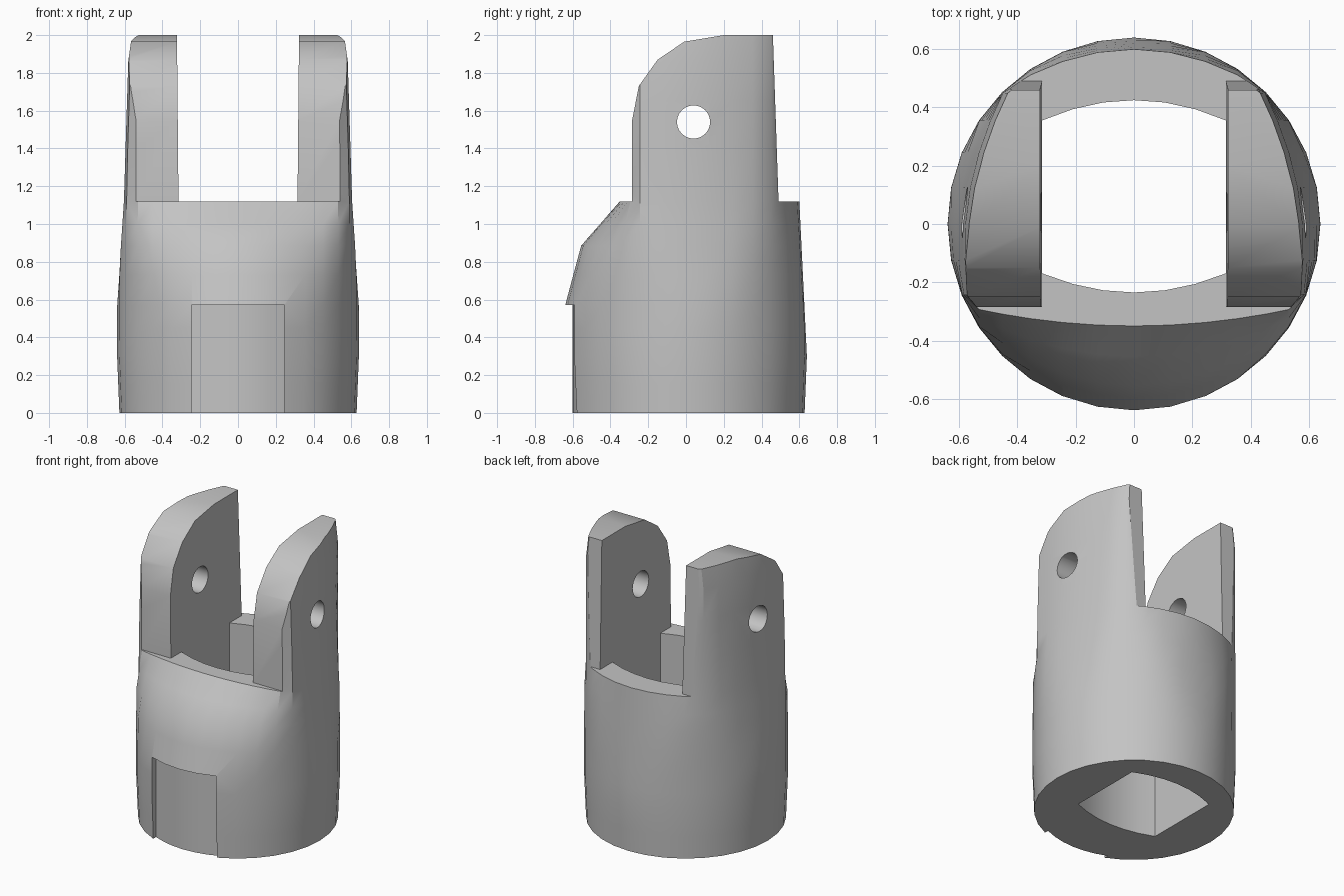
import bpy, bmesh, math

cube = bpy.data.objects.get("Cube")
if cube:
    bpy.data.objects.remove(cube)

grey = bpy.data.materials.new("plain grey")
grey.use_nodes = True
GREY = (0.55, 0.55, 0.55, 1)
grey.diffuse_color = GREY
grey.node_tree.nodes["Principled BSDF"].inputs["Base Color"].default_value = GREY


def make_object(name, bm):
    bmesh.ops.recalc_face_normals(bm, faces=bm.faces)
    mesh = bpy.data.meshes.new(name)
    bm.to_mesh(mesh)
    bm.free()
    mesh.materials.append(grey)
    obj = bpy.data.objects.new(name, mesh)
    bpy.context.collection.objects.link(obj)
    return obj


def loft(name, rings):
    """Skin a list of closed rings and cap both ends."""
    bm = bmesh.new()
    loops = [[bm.verts.new(p) for p in ring] for ring in rings]
    n = len(loops[0])
    for low, high in zip(loops, loops[1:]):
        for i in range(n):
            j = (i + 1) % n
            bm.faces.new((low[i], low[j], high[j], high[i]))
    bm.faces.new(loops[0])
    bm.faces.new(loops[-1])
    return make_object(name, bm)


def prism_z(name, outline, z0, z1):
    return loft(name, [[(x, y, z) for x, y in outline] for z in (z0, z1)])


def prism_x(name, outline, half):
    return loft(name, [[(x, y, z) for y, z in outline] for x in (-half, half)])


def interpolate(table, z):
    for (z0, a), (z1, b) in zip(table, table[1:]):
        if z <= z1:
            return a + (b - a) * max(0, z - z0) / (z1 - z0)
    return table[-1][1]


# Outer shell: round below, eased at the front, back and arm sides
radius = [(0, .628), (.3, .64), (2.05, .636)]
side_limit = [(0, .72), (.6, .64), (1.12, .605), (1.86, .582), (2, .565), (2.05, .56)]
front_limit = [(0, .66), (.57, .64), (.885, .555), (1.12, .35)]
front_curve = [(0, .8), (.885, .72), (1.12, .2)]
back_limit = [(0, .65), (.3, .64), (1.12, .60)]


def shell_point(angle, z):
    r = interpolate(radius, z)
    x, y = r * math.cos(angle), r * math.sin(angle)
    if z > .6:
        limit = interpolate(side_limit, z) - .47 * (y + .08) ** 2
        if abs(y) < .55 and abs(x) > limit:
            x = math.copysign(limit, x)
    if z > .57:
        y = max(y, -interpolate(front_limit, z) + interpolate(front_curve, z) * x * x)
    if z > .3:
        y = min(y, interpolate(back_limit, z) - .7 * x * x * min(1, z / 1.12))
    return (x, y, z)


levels = [0, .15, .3, .45, .57, .73, .885, 1.0, 1.12, 1.4, 1.65, 1.86, 2, 2.05]
SIDES = 32
body = loft("clevis_body", [[shell_point(math.tau * i / SIDES, z) for i in range(SIDES)]
                            for z in levels])


def carve(cutter, operation="DIFFERENCE"):
    cutter.hide_render = True
    mod = body.modifiers.new("carve", "BOOLEAN")
    mod.operation = operation
    mod.solver = "EXACT"
    mod.object = cutter
    bpy.context.view_layer.objects.active = body
    bpy.ops.object.modifier_apply(modifier=mod.name)
    bpy.data.objects.remove(cutter)


# Side outline with shoulders and rounded arm tips
carve(prism_x("side_outline", [
    (-.8, -.1), (.8, -.1), (.8, 1.12), (.49, 1.12), (.46, 2), (.2, 2), (-.01, 1.965),
    (-.15, 1.87), (-.25, 1.73), (-.285, 1.55), (-.285, 1.12), (-.8, 1.12)], .9),
    "INTERSECT")

# Slot between the arms, slightly wider at the top
carve(loft("slot", [[(-w, -.9, z), (w, -.9, z), (w, .9, z), (-w, .9, z)]
                    for w, z in ((.315, 1.12), (.324, 2.1))]))

# Socket through the body with bowed front and back walls
steps = [-.315 + .63 * i / 6 for i in range(7)]
socket = [(x, -.235 + .66 * x * x) for x in steps]
socket += [(x, .425 - .7 * x * x) for x in reversed(steps)]
carve(prism_z("socket", socket, -.1, 1.3))

# Shallow curved recess low on the front
recess = [(x, -math.sqrt(.36 - x * x)) for x in [-.245 + .49 * i / 6 for i in range(7)]]
carve(prism_z("recess", recess + [(.245, -.8), (-.245, -.8)], -.1, .57))

# Pin hole through both arms
carve(prism_x("pin_hole", [(.04 + .088 * math.cos(math.tau * i / 24),
                            1.54 + .088 * math.sin(math.tau * i / 24))
                           for i in range(24)], .9))

bpy.ops.object.select_all(action="DESELECT")
body.select_set(True)
bpy.context.view_layer.objects.active = body
bpy.ops.object.shade_smooth_by_angle(angle=math.radians(30))
